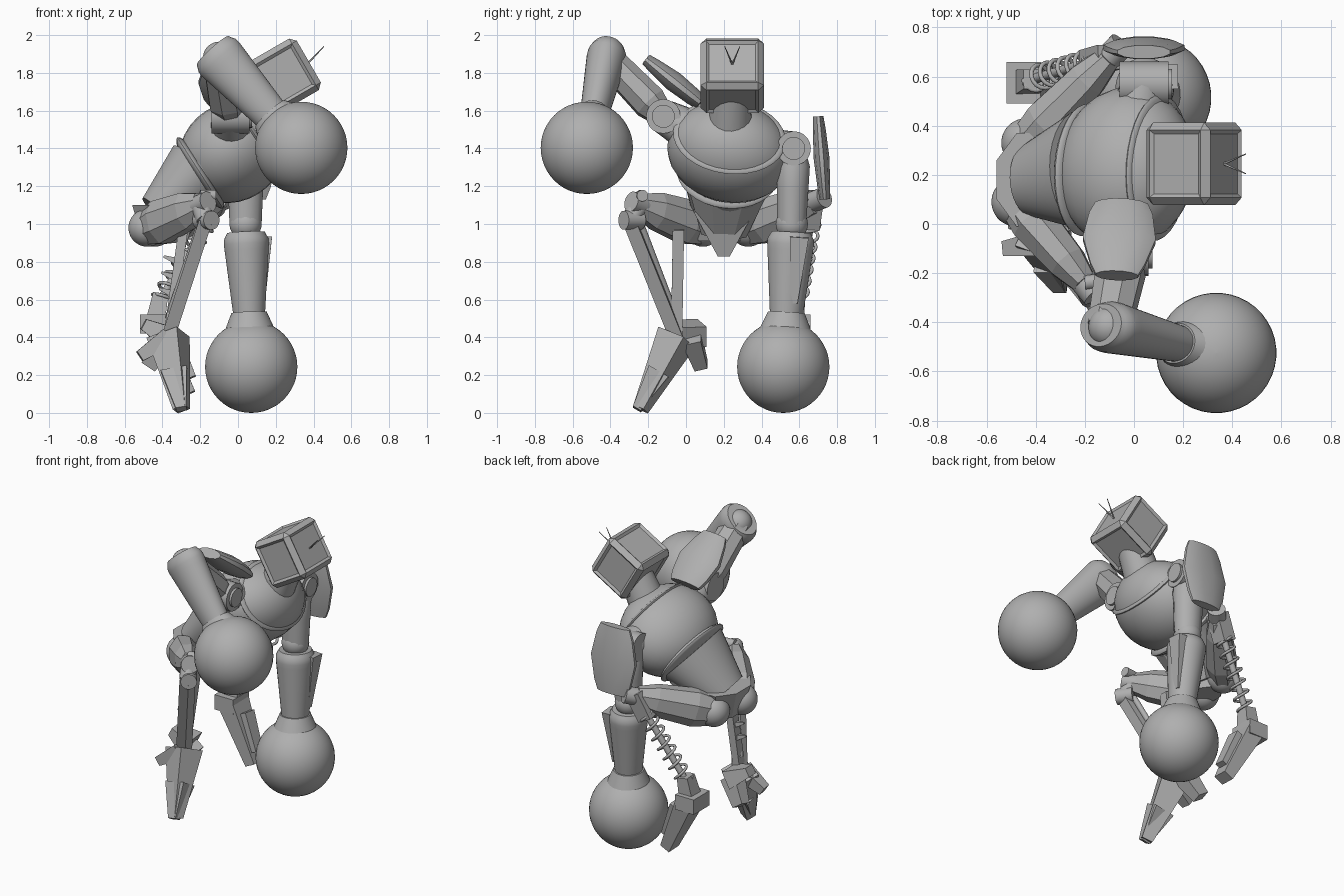
import bpy, bmesh
from math import sin, cos, pi, sqrt, radians
from mathutils import Vector, Matrix

cube = bpy.data.objects.get("Cube")
if cube:
    bpy.data.objects.remove(cube, do_unlink=True)

shade = (.43, .43, .43, 1)
grey = bpy.data.materials.new("plain_grey")
grey.use_nodes = True
grey.diffuse_color = shade
grey.node_tree.nodes["Principled BSDF"].inputs["Base Color"].default_value = shade

X, Y, Z = Matrix.Identity(3)


def point(*coordinates):
    return Vector(coordinates)


# Profiles: section size along a part, from start to end
def straight(t):
    return 1


def tucked(t):
    return min(1, .8 + 2 * t)


def barrel(t):
    return .65 + .35 * sin(pi * t)


def sphere(t):
    return .001 + 2 * sqrt(max(0, t * (1 - t)))


def finish(name, bm, smooth):
    bmesh.ops.recalc_face_normals(bm, faces=bm.faces[:])
    mesh = bpy.data.meshes.new(name)
    bm.to_mesh(mesh)
    bm.free()
    mesh.materials.append(grey)
    part = bpy.data.objects.new(name, mesh)
    bpy.context.collection.objects.link(part)
    if smooth:
        bpy.ops.object.select_all(action='DESELECT')
        part.select_set(True)
        bpy.context.view_layer.objects.active = part
        bpy.ops.object.shade_smooth_by_angle(angle=radians(35))


def limb(name, start, end, wide, tall, taper=1, profile=straight, side=Y, sides=32, steps=16):
    """Skin sections from start to end; wide is the half size along side, tall the half size across."""
    axis = (end - start).normalized()
    u = (side - axis * side.dot(axis)).normalized()
    w = axis.cross(u)
    bm = bmesh.new()
    rings = []
    for step in range(steps + 1):
        t = (1 - cos(pi * step / steps)) / 2
        size = (1 + (taper - 1) * t) * profile(t) / cos(pi / sides)
        ring = []
        for corner in range(sides):
            turn = 2 * pi * (corner + .5) / sides
            offset = u * wide * cos(turn) + w * tall * sin(turn)
            ring.append(bm.verts.new(start.lerp(end, t) + offset * size))
        rings.append(ring)
    for lower, upper in zip(rings, rings[1:]):
        for i in range(sides):
            bm.faces.new((lower[i - 1], lower[i], upper[i], upper[i - 1]))
    bm.faces.new(rings[0])
    bm.faces.new(rings[-1])
    finish(name, bm, sides > 8)


def block(name, start, end, wide, tall, taper=1, profile=straight, side=Y, sides=4):
    limb(name, start, end, wide, tall, taper, profile, side, sides, steps=3)


def rod(name, start, end, radius, taper=1):
    limb(name, start, end, radius, radius, taper, side=X + Y + Z * 2, sides=20, steps=1)


def ball(name, centre, radius):
    limb(name, centre - Z * radius, centre + Z * radius, radius, radius, profile=sphere, sides=40, steps=24)


# Landmarks of the pose
chest = point(-.03, .23, 1.38)
waist = point(-.2, .22, 1.27)
pelvis = point(-.42, .18, 1.05)
head = point(.245, .245, 1.785)
right_hip, left_hip = point(-.48, .09, .98), point(-.44, .33, .98)
right_knee, left_knee = point(-.2, -.24, 1.1), point(-.1, .68, 1.12)
right_ankle, left_ankle = point(-.37, -.05, .4), point(-.41, .59, .6)
right_toe, left_toe = point(-.3, -.24, .02), point(-.26, .55, .1)
lean = point(.84, 0, .54)
roll = point(.08, .97, -.2)

# Torso, leaning forward and rolled slightly to one side
limb("chest", chest - lean * .29, chest + lean * .29, .33, .255, profile=sphere, side=roll)
limb("waist_band", waist - lean * .04, waist + lean * .04, .27, .22, profile=barrel, side=roll)
limb("neck_band", chest + lean * .12, chest + lean * .18, .3, .23, profile=barrel, side=roll)
limb("abdomen", waist, pelvis, .25, .2, .6, side=roll)
block("lower_belly", waist - Z * .1, point(-.33, .2, .95), .2, .1, .6, sides=8)
block("pelvis", pelvis + Z * .05, pelvis - Z * .14, .19, .14, .6, sides=8)
block("hip_guard", point(-.26, .2, 1.07), point(-.3, .2, .83), .16, .04, .2)
rod("neck", chest + lean * .15, head, .12, .8)

# Boxy head with chamfered edges and recessed panels
bm = bmesh.new()
bmesh.ops.create_cube(bm, size=1)
bmesh.ops.scale(bm, vec=(.3, .335, .315), verts=bm.verts[:])
bmesh.ops.bevel(bm, geom=bm.edges[:], offset=.03, segments=1, affect='EDGES')
panels = [face for face in bm.faces if face.calc_area() > .04]
bmesh.ops.inset_individual(bm, faces=panels, thickness=.022, depth=-.012)
bm.transform(Matrix.Translation(head) @ Matrix.Rotation(radians(-30), 4, 'Y'))
finish("head", bm, False)
for spread in (-1, 1):
    rod("antenna", head + point(.12, 0, .06), head + point(.21, spread * .04, .155), .005, .4)


def arm(name, shoulder, elbow, fist, overlap, wide, tall, sides):
    """Shoulder drum, upper arm, elbow, flared forearm and ball fist."""
    rod(name + "_shoulder_drum", shoulder - X * .1, shoulder + X * .1, .09)
    rod(name + "_shoulder_cap", shoulder + X * .1, shoulder + X * .115, .06)
    rod(name + "_shoulder_socket", shoulder, shoulder.lerp(chest, .45), .09, 1.3)
    limb(name + "_upper_arm", shoulder.lerp(elbow, .1), elbow, .09, .1, .85, tucked, sides=sides, steps=4)
    ball(name + "_elbow", elbow, .085)
    wrist = elbow.lerp(fist, .62)
    limb(name + "_forearm", elbow.lerp(fist, overlap), wrist, wide, tall, .68, tucked)
    limb(name + "_cuff", wrist, elbow.lerp(fist, .8), wide * .75, tall * .75, 1.6)
    ball(name + "_fist", fist, .244)


# Raised arm and supporting arm
arm("raised", point(-.04, -.12, 1.57), point(-.1, -.42, 1.88), point(.335, -.525, 1.403), -.08, .11, .14, 8)
arm("lowered", point(.04, .57, 1.4), point(.04, .56, 1), point(.07, .515, .244), .06, .13, .125, 12)
limb("raised_pad", point(-.05, .08, 1.64), point(-.07, -.21, 1.87), .165, .06, .8, barrel, X, 12, 4)
limb("lowered_pad", point(.04, .735, 1.13), point(.04, .7, 1.57), .165, .042, 1, barrel, X, 12, 4)
block("lowered_forearm_ridge", point(.15, .6, .93), point(.13, .57, .58), .05, .03, .4)

# Thighs, hips and knees
for name, hip, knee, outward in (("right", right_hip, right_knee, X + Y), ("left", left_hip, left_knee, Y - X)):
    block(name + "_thigh", hip, knee, .11, .14, .7, barrel, outward, 8)
    ball(name + "_hip", hip, .1)
    rod(name + "_knee", knee.lerp(hip, .15), knee.lerp(hip, -.15), .055)

# Right lower leg: knee pins, twin struts, piston and calf fins
knee_pin = point(-.17, -.3, 1.02)
calf = point(-.29, -.04, .97)
rod("right_knee_link", right_knee, knee_pin, .05)
rod("right_knee_pin", knee_pin - X * .03 + Y * .06, knee_pin + X * .03 - Y * .03, .05)
rod("right_knee_bolt", right_knee + Z * .05, right_knee + point(.08, .01, .05), .03)
block("right_shin", knee_pin, right_ankle, .035, .035)
block("right_calf_strut", calf, right_ankle, .03, .025)
rod("right_piston", right_knee - Z * .1, right_ankle + Z * .1, .018)
for spot in (.3, .45, .6):
    fin = calf.lerp(right_ankle, spot)
    block("calf_fin", fin, fin + Z * .03 - X * .08, .02, .02, .3)

# Right foot, toes pointing down
block("right_foot", right_ankle, right_toe, .08, .09, .4, side=Y + Z)
block("right_toe_cap", right_ankle.lerp(right_toe, .5), right_toe - Y * .02, .06, .07, .4)
block("right_upper_heel", point(-.5, .02, .47), right_ankle + Y * .08, .04, .03, 2)
block("right_lower_heel", right_ankle + Y * .08, point(-.47, .08, .25), .05, .06, .7)
block("right_side_heel", right_ankle - Y * .03, point(-.52, -.1, .3), .05, .05, .6)

# Left lower leg: spring shock absorber around a rod
block("left_spring_housing", left_knee + Z * .03, left_knee.lerp(left_ankle, .25), .05, .05)
spring_top = left_knee.lerp(left_ankle, .2)
rod("left_shin_rod", spring_top, left_ankle, .02)
down = (left_ankle - spring_top).normalized()
u = Y.cross(down).normalized()
w = down.cross(u)
turns, steps = 7, 16
curve = bpy.data.curves.new("left_spring", 'CURVE')
curve.dimensions = '3D'
curve.bevel_depth = .009
curve.bevel_resolution = 2
path = curve.splines.new('POLY')
path.points.add(turns * steps)
for i, knot in enumerate(path.points):
    turn = 2 * pi * i / steps
    centre = spring_top.lerp(left_ankle, i / (turns * steps))
    knot.co = (*(centre + (u * cos(turn) + w * sin(turn)) * .05), 1)
curve.materials.append(grey)
bpy.context.collection.objects.link(bpy.data.objects.new("left_spring", curve))

# Left foot
left_heel = point(-.44, .575, .47)
block("left_ankle", left_ankle + Z * .03, left_heel, .04, .04, 1.3)
block("left_heel", left_heel - X * .08, left_heel + X * .06, .085, .05)
block("left_foot", left_heel, left_toe, .085, .06, .6)
block("left_foot_ridge", left_heel + X * .08 - Z * .06, left_toe + Z * .08, .045, .05, .8)
